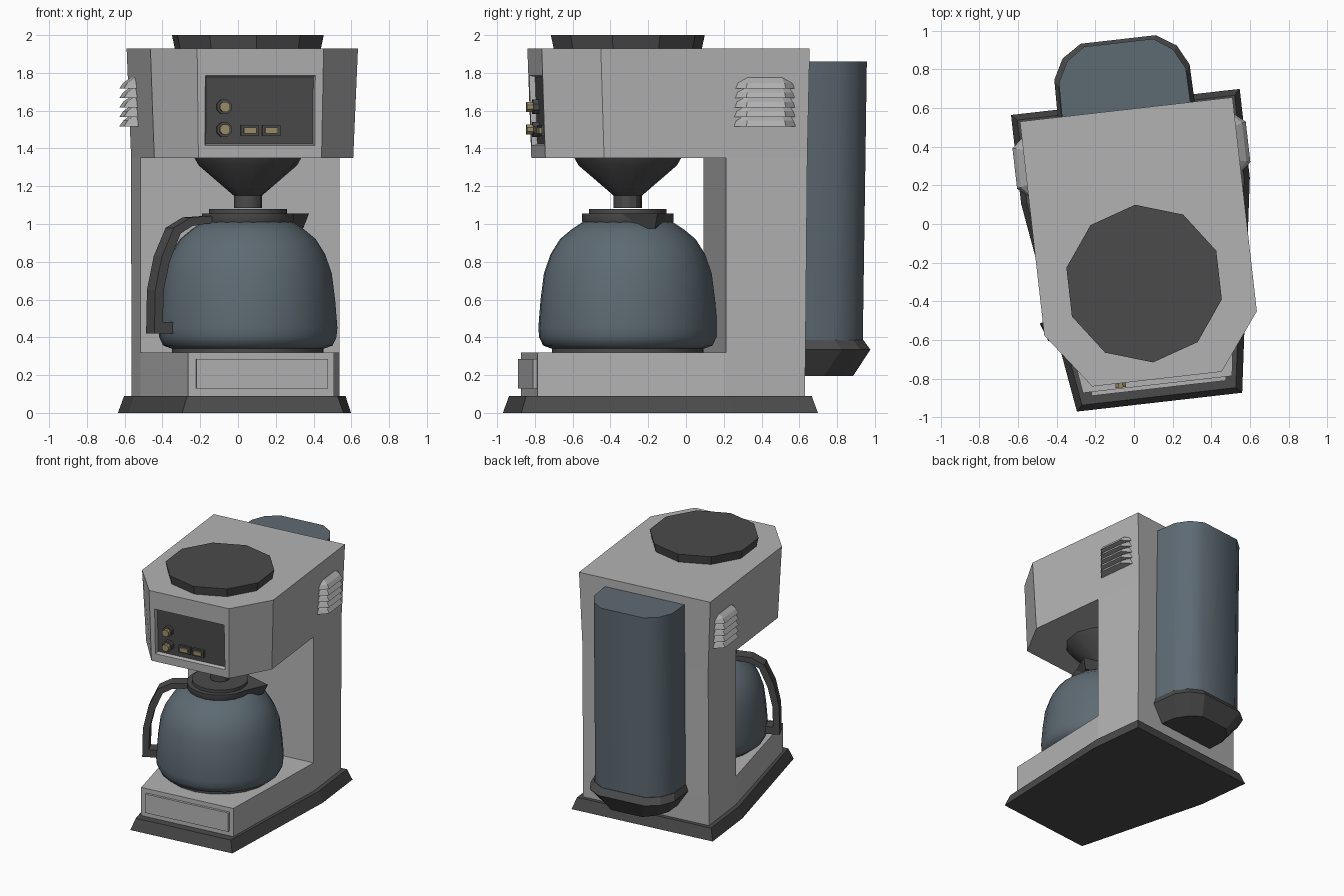
import bpy, bmesh
from math import sin, cos, pi, radians
from mathutils import Matrix

if "Cube" in bpy.data.objects:
    bpy.data.objects.remove(bpy.data.objects["Cube"])

# Machine is turned slightly about z; parts are built square in a local frame
BODY = Matrix.Rotation(radians(6.5), 4, 'Z') @ Matrix.Translation((0.027, 0, 0))
AXIS = (-0.01, -0.312)                      # brewing axis
POT = BODY @ Matrix.Translation((*AXIS, 0)) @ Matrix.Rotation(radians(19.5), 4, 'Z')
BREW = BODY @ Matrix.Translation((*AXIS, 0))


def material(name, rgb):
    m = bpy.data.materials.new(name)
    m.diffuse_color = (*rgb, 1)
    m.use_nodes = True
    m.node_tree.nodes["Principled BSDF"].inputs["Base Color"].default_value = m.diffuse_color
    return m


DARK = material("dark_plastic", (0.07, 0.07, 0.07))
GLASS = material("blue_grey", (0.11, 0.145, 0.17))
GOLD = material("brass", (0.33, 0.27, 0.14))
GREY = material("light_grey", (0.45, 0.45, 0.45))


def loft(name, rings, mat=GREY, M=BODY, smooth=None, edit=None):
    """Skin a stack of equal-length rings and cap both ends."""
    bm = bmesh.new()
    rows = [[bm.verts.new(p) for p in r] for r in rings]
    n = len(rows[0])
    for a, b in zip(rows, rows[1:]):
        for i in range(n):
            j = (i + 1) % n
            bm.faces.new((a[i], a[j], b[j], b[i]))
    bm.faces.new(rows[0][::-1])
    bm.faces.new(rows[-1])
    bmesh.ops.remove_doubles(bm, verts=bm.verts, dist=1e-4)
    bmesh.ops.recalc_face_normals(bm, faces=bm.faces)
    if edit:
        edit(bm)
    me = bpy.data.meshes.new(name)
    bm.to_mesh(me)
    bm.free()
    ob = bpy.data.objects.new(name, me)
    bpy.context.collection.objects.link(ob)
    ob.matrix_world = M
    me.materials.append(mat)
    if smooth:
        bpy.ops.object.select_all(action='DESELECT')
        ob.select_set(True)
        bpy.context.view_layer.objects.active = ob
        bpy.ops.object.shade_smooth_by_angle(angle=radians(smooth))
    return ob


def sym(half, z):
    """Close a half outline (x, y) by mirroring it in x."""
    return [(x, y, z) for x, y in half] + [(-x, y, z) for x, y in half[::-1]]


def lathe(name, prof, n, mat, M, smooth=None):
    return loft(name, [[(r * cos(pi / 2 + 2 * pi * i / n), r * sin(pi / 2 + 2 * pi * i / n), z)
                        for i in range(n)] for r, z in prof], mat, M, smooth)


def front_prism(name, outline, y0, y1, mat):
    return loft(name, [[(x, y, z) for x, z in outline] for y in (y0, y1)], mat)


def rect(x, z, w, h):
    return [(x - w, z - h), (x + w, z - h), (x + w, z + h), (x - w, z + h)]


# Foot plate
loft("foot_plate", [sym([(.595, .632), (.595, .17), (.43, -.93)], 0),
                    sym([(.565, .602), (.565, .17), (.40, -.90)], .09)], DARK)


# Body: lower deck, rear column and overhanging head in one C-shaped skin
def recess(bm):
    f = min(bm.faces, key=lambda f: f.normal.y * 2 - f.calc_center_median().z)
    bmesh.ops.inset_individual(bm, faces=[f], thickness=.04)
    for v in f.verts:
        z = 1.785 if v.co.z > 1.64 else 1.415
        v.co = (.293 if v.co.x > 0 else -.293, -.79 - .02 * (z - 1.35) / .58, z)
    bmesh.ops.inset_individual(bm, faces=[f], thickness=.01, depth=-.03)
    f.material_index = 1


mid = (.53, .15)
body = loft("body", [
    sym([(.53, .57), mid, mid, (.388, -.838)], .09),
    sym([(.53, .573), mid, mid, (.388, -.838)], .32),
    sym([(.53, .573), mid, mid, mid], .32),
    sym([(.53, .583), mid, mid, mid], 1.35),
    sym([(.53, .583), mid, (.53, -.50), (.328, -.79)], 1.35),
    sym([(.553, .593), (.553, .15), (.553, -.52), (.337, -.81)], 1.93)], edit=recess)
body.data.materials.append(DARK)

# Drawer front in the lower deck
front_prism("drawer_front", rect(.005, .207, .35, .077), -.82, -.858, GREY)

# Control buttons
for i, z in enumerate((1.5, 1.62)):
    for part, r, y, mat in (("knob_collar", .042, -.80, DARK), ("knob", .029, -.832, GOLD)):
        octagon = [(-.19 + r * cos(pi / 8 + k * pi / 4), z + r * sin(pi / 8 + k * pi / 4))
                   for k in range(8)]
        front_prism(f"{part}_{i}", octagon, -.76, y, mat)
for i, x in enumerate((-.053, .061)):
    front_prism(f"switch_frame_{i}", rect(x, 1.495, .048, .029), -.76, -.785, DARK)
    front_prism(f"switch_{i}", rect(x, 1.495, .033, .016), -.76, -.797, GOLD)

# Side louvres
for side, s in (("right", 1), ("left", -1)):
    for i in range(5):
        z, t = 1.517 + .05 * i, (.06 if i == 4 else .025)
        low = [(.53, .185), (.607, .25), (.607, .46), (.53, .525)]
        top = [(.53, .185 + t), (.55, .265), (.55, .445), (.53, .525 - t)]
        loft(f"louvre_{side}_{i}", [[(s * x, y, z) for x, y in low],
                                    [(s * x, y, z + .03) for x, y in
                                     [(.53, .195), (.587, .255), (.587, .455), (.53, .515)]],
                                    [(s * x, y, z + .058) for x, y in top]])

# Top lid
lathe("top_lid", [(.395, 1.93), (.41, 2.0)], 10, DARK, BREW)

# Filter funnel
lathe("funnel", [(.285, 1.35), (.262, 1.31), (.075, 1.15), (.075, 1.085)], 12, DARK, BREW, 30)


# Rear water tank with its flared bottom cap
def tank(d, yb, z):
    return sym([(.335 + d, .55), (.33 + d, yb - .17), (.275 + d, yb - .065), (.18 + d * .7, yb)], z)


loft("water_tank", [tank(0, .918, .35), tank(0, .94, 1.861)], GLASS, smooth=50)
loft("tank_cap", [tank(-.07, .872, .195), tank(.022, .957, .335), tank(.003, .922, .385)], DARK)

# Glass pot
lathe("pot_base", [(.405, .32), (.405, .35)], 20, DARK, POT, 40)
lathe("pot_glass", [(.41, .342), (.45, .357), (.47, .40), (.475, .45), (.463, .60), (.445, .74),
                    (.41, .84), (.36, .92), (.30, .97), (.24, 1.01)], 24, GLASS, POT, 60)
lathe("pot_collar", [(.235, 1.0), (.245, 1.015), (.245, 1.055)], 20, DARK, POT, 40)
lathe("pot_lid", [(.208, 1.05), (.208, 1.08)], 20, DARK, POT, 40)
loft("pot_spout", [[(.2, -.08, .975), (.325, 0, .975), (.2, .08, .975)],
                   [(.15, -.18, 1.055), (.36, 0, 1.055), (.15, .18, 1.055)]], DARK, POT)

# Pot handle: strap between an outer and an inner path
outer = [(.2, 1.045), (.36, 1.035), (.46, .98), (.53, .83), (.57, .65), (.575, .42), (.45, .42)]
inner = [(.2, 1.01), (.35, .99), (.42, .95), (.485, .80), (.52, .65), (.525, .48), (.45, .48)]
loft("pot_handle", [[(-a, -.05, b), (-a, .05, b), (-c, .05, d), (-c, -.05, d)]
                    for (a, b), (c, d) in zip(outer, inner)], DARK, POT)
